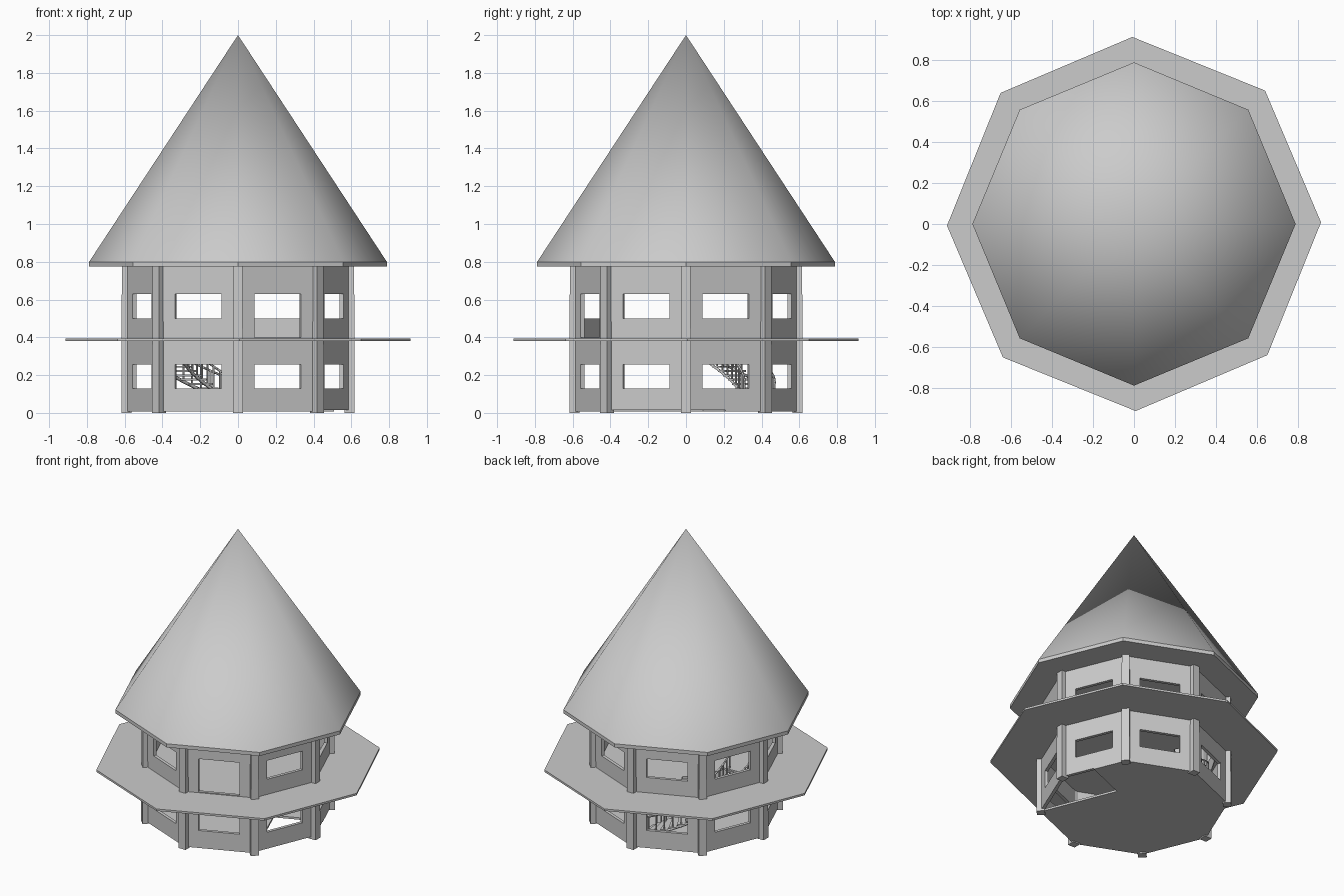
import bpy, bmesh
from math import cos, sin, radians, pi
from mathutils import Matrix, Vector

if "Cube" in bpy.data.objects:
    bpy.data.objects.remove(bpy.data.objects["Cube"])

grey = bpy.data.materials.new("plain grey")
grey.use_nodes = True
grey.diffuse_color = (0.6, 0.6, 0.6, 1)
grey.node_tree.nodes["Principled BSDF"].inputs["Base Color"].default_value = (0.6, 0.6, 0.6, 1)


def finish(bm, name):
    bmesh.ops.recalc_face_normals(bm, faces=bm.faces)
    mesh = bpy.data.meshes.new(name)
    bm.to_mesh(mesh)
    bm.free()
    mesh.materials.append(grey)
    obj = bpy.data.objects.new(name, mesh)
    bpy.context.collection.objects.link(obj)
    return obj


def polar(radius, degrees):
    return radius * cos(radians(degrees)), radius * sin(radians(degrees))


def add_box(bm, degrees, r0, r1, t0, t1, z0, z1, taper=1):
    """Box in a frame turned to a direction: r outward, t sideways."""
    box = bmesh.ops.create_cube(bm, size=1)["verts"]
    for v in box:
        k = taper if v.co.z > 0 else 1
        v.co = Vector(((r0 + r1) / 2 + v.co.x * (r1 - r0) * k,
                       (t0 + t1) / 2 + v.co.y * (t1 - t0) * k,
                       (z0 + z1) / 2 + v.co.z * (z1 - z0)))
    bmesh.ops.transform(bm, matrix=Matrix.Rotation(radians(degrees), 4, "Z"), verts=box)


def prism(name, outline, z0, z1):
    bm = bmesh.new()
    face = bm.faces.new([bm.verts.new((x, y, z0)) for x, y in outline])
    top = bmesh.ops.extrude_face_region(bm, geom=[face])["geom"]
    verts = [g for g in top if isinstance(g, bmesh.types.BMVert)]
    bmesh.ops.translate(bm, vec=(0, 0, z1 - z0), verts=verts)
    if face.is_valid is False or len(bm.faces) < len(outline) + 2:
        bm.faces.new([v for v in bm.verts if v not in verts])
    return finish(bm, name)


def octagon(radius, turn=0):
    return [polar(radius, turn + 45 * i) for i in range(8)]


# Walls: horizontal bands and side strips leave two window rows
WALL_R = 0.595
apothem = WALL_R * cos(pi / 8)
half = WALL_R * sin(pi / 8)
win = 0.133
for i in range(8):
    a = 22.5 + 45 * i
    door = i == 6
    bm = bmesh.new()
    r0, r1 = apothem - 0.022, apothem
    add_box(bm, a, r0, r1, -half, half, 0.015, 0.13)
    add_box(bm, a, r0, r1, -half, half, 0.255, 0.4 if door else 0.5)
    add_box(bm, a, r0, r1, -half, half, 0.63, 0.78)
    for t0, t1 in ((-half, -win), (win, half)):
        add_box(bm, a, r0, r1, t0, t1, 0.13, 0.255)
        add_box(bm, a, r0, r1, t0, t1, 0.4 if door else 0.5, 0.63)
    finish(bm, "wall_with_door" if door else "wall")

# Corner posts
for i in range(8):
    bm = bmesh.new()
    add_box(bm, 45 * i, 0.565, 0.618, -0.027, 0.027, 0, 0.78, 0.88)
    finish(bm, "corner_post")

# Ground floor with a notch along one side
notch = [polar(0.233, 22.5), polar(apothem, 22.5)]
prism("ground_floor", [polar(WALL_R, 45 * i) for i in range(1, 8)] + notch, 0.008, 0.022)

# Upper floor and balcony, with a stairwell cut out
deck = prism("balcony_floor", octagon(0.912, 0.5), 0.38, 0.394)
well = [polar(0.27, d) for d in (120, 140, 160, 185)] + [polar(0.52, d) for d in (185, 160, 140, 120)]
cutter = prism("stairwell_cutter", well, 0.3, 0.45)
cutter.hide_render = True
cutter.hide_set(True)
cut = deck.modifiers.new("stairwell", "BOOLEAN")
cut.operation = "DIFFERENCE"
cut.solver = "EXACT"
cut.object = cutter

# Curved stair with open treads and balusters on both sides
STEPS = 16
treads, rods = bmesh.new(), bmesh.new()
for k in range(STEPS):
    a = 88 + 100 * k / (STEPS - 1)
    z = 0.045 + 0.34 * k / (STEPS - 1)
    add_box(treads, a, 0.3, 0.48, -0.024, 0.024, z - 0.01, z)
    for r in (0.31, 0.47):
        add_box(rods, a, r - 0.004, r + 0.004, -0.004, 0.004, z, z + 0.11)
finish(treads, "stair_treads")
finish(rods, "stair_balusters")

for radius, lift, size, name in ((0.31, 0.11, 0.006, "inner_handrail"), (0.47, 0.11, 0.006, "outer_handrail"),
                                 (0.31, -0.015, 0.009, "inner_stringer"), (0.47, -0.015, 0.009, "outer_stringer")):
    curve = bpy.data.curves.new(name, "CURVE")
    curve.dimensions = "3D"
    curve.bevel_depth = size
    curve.bevel_resolution = 0
    curve.use_fill_caps = True
    curve.materials.append(grey)
    path = curve.splines.new("POLY")
    path.points.add(STEPS - 1)
    for k, p in enumerate(path.points):
        x, y = polar(radius, 88 + 100 * k / (STEPS - 1))
        p.co = (x, y, 0.045 + 0.34 * k / (STEPS - 1) + lift, 1)
    bpy.context.collection.objects.link(bpy.data.objects.new(name, curve))

# Roof: flat eave slab and a smooth eight-sided cone
prism("roof_eave", octagon(0.788), 0.775, 0.8)
bm = bmesh.new()
ring = [bm.verts.new((x, y, 0.8)) for x, y in octagon(0.788)]
tip = bm.verts.new((0, 0, 2))
for i in range(8):
    bm.faces.new((ring[i], ring[(i + 1) % 8], tip))
roof = finish(bm, "roof_cone")
for poly in roof.data.polygons:
    poly.use_smooth = True
